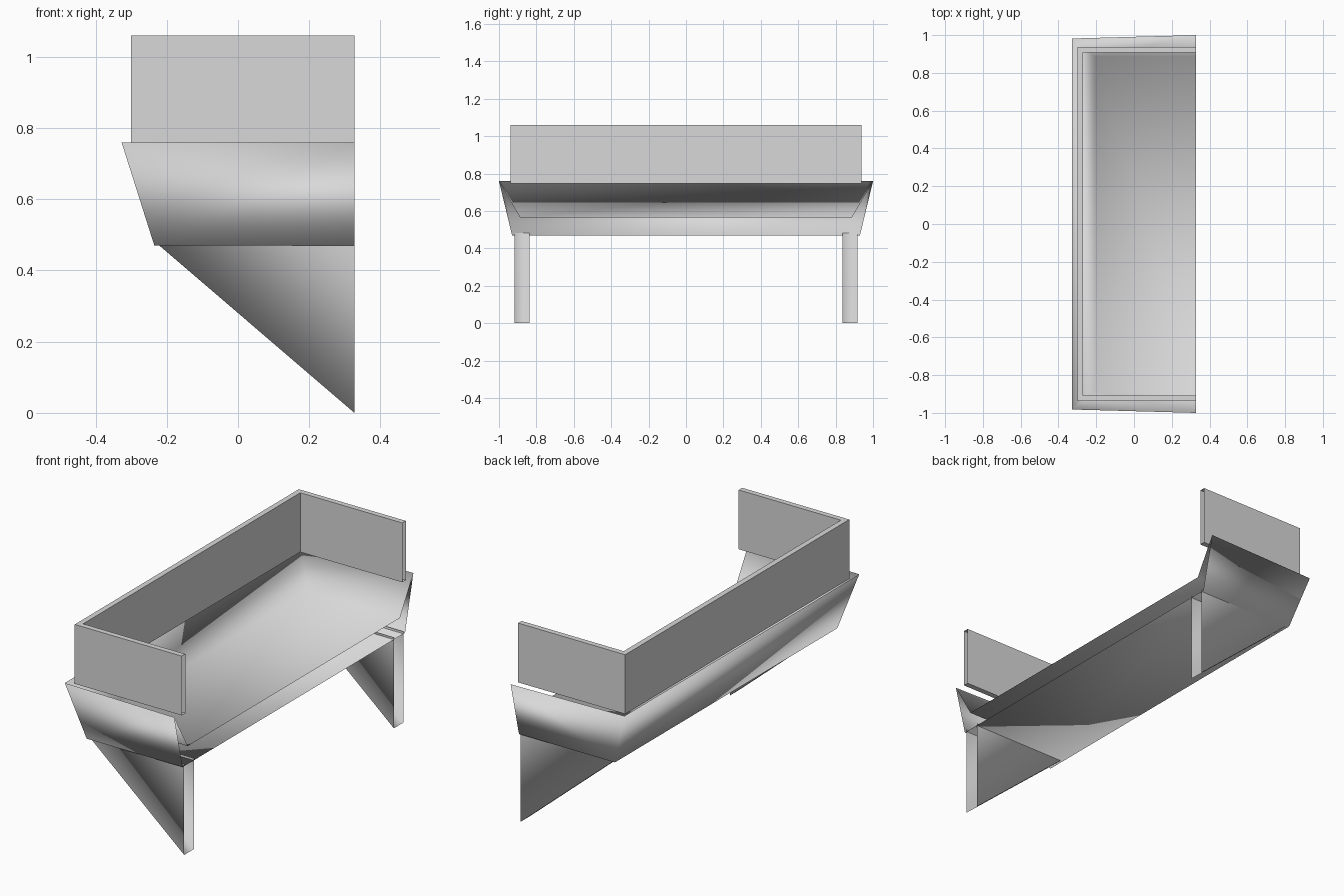
import bpy
import bmesh

default = bpy.data.objects.get("Cube")
if default:
    bpy.data.objects.remove(default, do_unlink=True)

# Single flat colour
grey = bpy.data.materials.new("light_grey")
grey.use_nodes = True
tone = (0.69, 0.69, 0.69, 1)
grey.diffuse_color = tone
grey.node_tree.nodes["Principled BSDF"].inputs["Base Color"].default_value = tone

OPEN_X = 0.327  # plane where every hollow part is left uncapped


def finish(name, bm, smooth):
    bmesh.ops.recalc_face_normals(bm, faces=bm.faces)
    for face in bm.faces:
        face.smooth = smooth
    mesh = bpy.data.meshes.new(name)
    bm.to_mesh(mesh)
    bm.free()
    mesh.materials.append(grey)
    obj = bpy.data.objects.new(name, mesh)
    bpy.context.collection.objects.link(obj)
    return obj


def prism(name, profile, shift, smooth, openings=()):
    """Extrude a flat profile; drop faces lying on the (axis, value) openings."""
    bm = bmesh.new()
    face = bm.faces.new([bm.verts.new(p) for p in profile])
    extruded = bmesh.ops.extrude_face_region(bm, geom=[face], use_keep_orig=True)["geom"]
    moved = [g for g in extruded if isinstance(g, bmesh.types.BMVert)]
    bmesh.ops.translate(bm, verts=moved, vec=shift)
    bmesh.ops.recalc_face_normals(bm, faces=bm.faces)
    caps = [f for f in bm.faces
            if any(all(abs(v.co[axis] - value) < 0.001 for v in f.verts)
                   for axis, value in openings)]
    bmesh.ops.delete(bm, geom=caps, context="FACES")
    return finish(name, bm, smooth)


# Tray: flared double-skinned walls and flat floor, open on one long side
corners = {
    "rim_open": (OPEN_X, 1.0, 0.76), "rim_back": (-0.327, 0.982, 0.76),
    "base_open": (OPEN_X, 0.93, 0.47), "base_back": (-0.235, 0.93, 0.47),
    "floor_open": (OPEN_X, 0.887, 0.565), "floor_back": (-0.205, 0.885, 0.565),
}
bm = bmesh.new()
sides = [{k: bm.verts.new((x, y * s, z)) for k, (x, y, z) in corners.items()}
         for s in (-1, 1)]
for v in sides:
    for loop in (("rim_open", "rim_back", "base_back", "base_open"),
                 ("rim_open", "floor_open", "floor_back", "rim_back")):
        bm.faces.new([v[k] for k in loop])
a, b = sides
for p, q in (("rim_back", "base_back"), ("base_back", "base_open"),
             ("floor_open", "floor_back"), ("floor_back", "rim_back")):
    bm.faces.new((a[p], a[q], b[q], b[p]))
finish("tray", bm, True)

# Upright guard panels: a long back plank with a side plank butted to each end
outer_x, inner_x = -0.3, -0.271
outer_y, inner_y, low, high = 0.937, 0.908, 0.746, 1.06


def plank(name, x0, x1, y0, y1):
    prism(name, [(x0, y0, low), (x1, y0, low), (x1, y1, low), (x0, y1, low)],
          (0, 0, high - low), False, [(0, OPEN_X)])


plank("back_panel", outer_x, inner_x, -outer_y, outer_y)
plank("front_side_panel", inner_x, OPEN_X, -outer_y, -inner_y)
plank("rear_side_panel", inner_x, OPEN_X, inner_y, outer_y)

# Triangular bracket legs, hollow and reaching just inside the tray
leg_top = 0.482
for name, y in (("front_leg", -0.917), ("rear_leg", 0.837)):
    prism(name, [(-0.235, y, leg_top), (OPEN_X, y, leg_top), (OPEN_X, y, 0)],
          (0, 0.08, 0), True, [(0, OPEN_X), (2, leg_top)])
